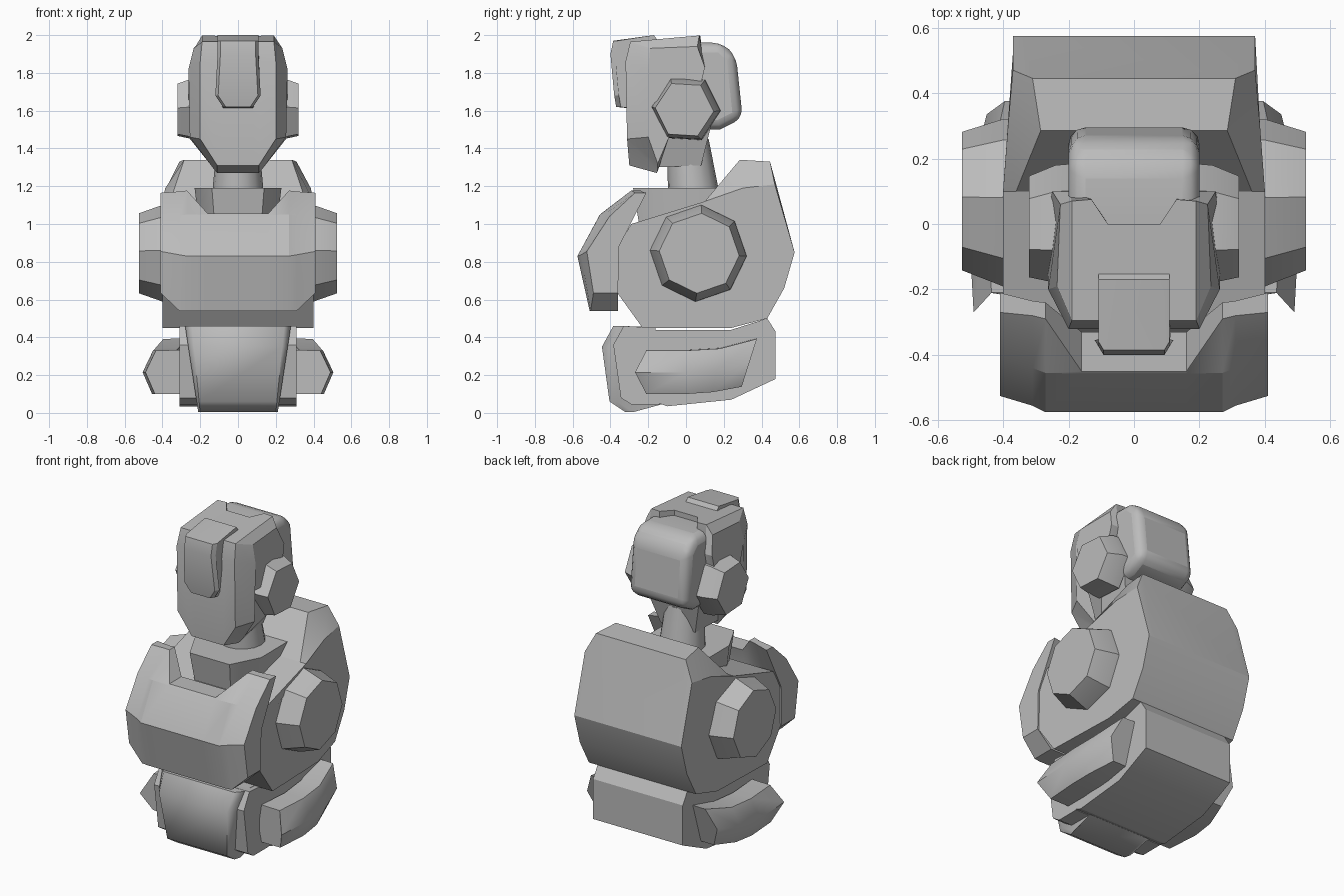
import bpy, bmesh, math
from mathutils import Vector

cube = bpy.data.objects.get("Cube")
if cube:
    bpy.data.objects.remove(cube, do_unlink=True)

grey = bpy.data.materials.new("plain_grey")
grey.use_nodes = True
GREY = (0.5, 0.5, 0.5, 1)
grey.diffuse_color = GREY
grey.node_tree.nodes["Principled BSDF"].inputs["Base Color"].default_value = GREY


def loft(name, rings, smooth=30, bevel=0, segments=1):
    """Skin matching closed rings of points and cap both ends."""
    bm = bmesh.new()
    loops = [[bm.verts.new(p) for p in ring] for ring in rings]
    n = len(loops[0])
    for a, b in zip(loops, loops[1:]):
        for i in range(n):
            j = (i + 1) % n
            bm.faces.new((a[i], a[j], b[j], b[i]))
    bm.faces.new(loops[0])
    bm.faces.new(loops[-1])
    bmesh.ops.remove_doubles(bm, verts=bm.verts, dist=0.001)
    bmesh.ops.recalc_face_normals(bm, faces=bm.faces)
    mesh = bpy.data.meshes.new(name)
    bm.to_mesh(mesh)
    bm.free()
    mesh.materials.append(grey)
    obj = bpy.data.objects.new(name, mesh)
    bpy.context.collection.objects.link(obj)
    bpy.ops.object.select_all(action='DESELECT')
    bpy.context.view_layer.objects.active = obj
    obj.select_set(True)
    if bevel:
        mod = obj.modifiers.new("soft_edges", 'BEVEL')
        mod.width, mod.segments = bevel, segments
        mod.limit_method = 'ANGLE'
        mod.angle_limit = math.radians(35)
    bpy.ops.object.shade_smooth_by_angle(angle=math.radians(smooth))
    return obj


def mirrored(name, half_rings, **kw):
    """Rings run from the outer left edge inwards, then repeat on the right."""
    other = [[(-x, y, z) for x, y, z in r] for r in reversed(half_rings)]
    return loft(name, half_rings + other, **kw)


def flat(x, profile):
    return [(x, y, z) for y, z in profile]


def polygon(x, cy, cz, radius, sides, turn):
    return [(x, cy + radius * math.cos(math.tau * i / sides + turn),
             cz + radius * math.sin(math.tau * i / sides + turn)) for i in range(sides)]


# Torso: hunched side profile with chamfered upper corners
mirrored("torso", [
    [(.40, -.29, 1.0), (.40, .10, 1.12), (.385, .30, 1.19), (.37, .47, 1.21), (.37, .575, .85),
     (.37, .52, .66), (.37, .43, .50), (.385, .24, .45), (.40, -.23, .45), (.40, -.36, .63), (.40, -.36, .88)],
    [(.36, -.29, 1.0), (.36, .10, 1.12), (.285, .285, 1.34), (.31, .445, 1.33), (.34, .575, .85),
     (.34, .52, .66), (.34, .43, .50), (.36, .24, .45), (.36, -.23, .45), (.36, -.36, .63), (.36, -.36, .88)],
], smooth=25)

# Chest plate: bent armour with a neck notch and clipped lower corners
mirrored("chest_plate", [
    flat(.41, [(-.27, 1.165), (-.405, 1.04), (-.525, .855), (-.49, .635), (-.36, .635), (-.355, .88), (-.21, 1.165)]),
    flat(.31, [(-.28, 1.172), (-.44, 1.045), (-.555, .837), (-.505, .54), (-.36, .54), (-.36, .88), (-.235, 1.172)]),
    flat(.27, [(-.29, 1.177), (-.455, 1.05), (-.575, .83), (-.51, .54), (-.36, .54), (-.36, .88), (-.24, 1.177)]),
    flat(.16, [(-.45, 1.055), (-.457, 1.048), (-.575, .83), (-.51, .54), (-.36, .54), (-.36, .88), (-.33, 1.055)]),
], smooth=20)

# Collar around the neck
loft("collar", [[(s * x, y, z) for s, x, y in
                 ((1, w, .18), (1, w, -.10), (1, w * .6, f), (-1, w * .6, f), (-1, w, -.10), (-1, w, .18))]
                for w, f, z in ((.20, -.24, .95), (.23, -.28, 1.19))], smooth=40)

# Neck: leaning tapered cylinder
loft("neck", [[(r * math.cos(math.tau * i / 16), cy + r * math.sin(math.tau * i / 16), z) for i in range(16)]
              for r, cy, z in ((.14, .045, 1.12), (.11, .01, 1.45))])

# Back of the head: softened block above a narrower jaw
skull = [(-.2, 1.93), (.02, 1.96), (.19, 1.96), (.265, 1.89), (.30, 1.56), (.18, 1.50), (-.2, 1.50)]
mirrored("head_back", [flat(.20, skull)], smooth=40, bevel=.06, segments=3)
jaw = [(-.18, 1.55), (.14, 1.55), (.08, 1.31), (-.17, 1.30)]
mirrored("jaw", [[(.19 if z > 1.4 else .12, y, z) for y, z in jaw]], smooth=40)

# Face shell: flat front, chamfered cheeks and a notched crown
mirrored("face_shell", [
    [(.255, -.20, 1.46), (.262, -.20, 1.82), (.235, -.19, 1.93), (.225, .06, 1.94), (.25, .10, 1.83),
     (.255, .07, 1.70), (.262, -.09, 1.46), (.15, -.15, 1.32)],
    [(.20, -.312, 1.45), (.20, -.32, 1.86), (.19, -.295, 1.965), (.19, .07, 1.998), (.20, .10, 1.83),
     (.20, .07, 1.70), (.20, -.09, 1.46), (.12, -.15, 1.28)],
    [(.11, -.30, 1.31), (.13, -.32, 1.86), (.13, -.295, 1.965), (.13, .075, 1.998), (.13, .08, 1.83),
     (.13, .07, 1.70), (.12, -.09, 1.46), (.11, -.155, 1.27)],
    [(.08, -.30, 1.31), (.08, -.32, 1.86), (.08, -.295, 1.965), (.08, 0, 1.99), (.08, 0, 1.83),
     (.08, 0, 1.70), (.08, -.09, 1.46), (.08, -.155, 1.27)],
], smooth=20)

# Forehead block: wedge narrowing at its lower end
brow = [(-.14, 1.96), (-.17, 2.0), (-.385, 1.97), (-.40, 1.90), (-.38, 1.68), (-.37, 1.62), (-.28, 1.61), (-.25, 1.70)]


def brow_ring(trim, inset):
    return [((.08 if z < 1.66 else .12 if z < 1.8 else .108) - trim,
             y + (inset if y < -.35 else 0), z) for y, z in brow]


mirrored("forehead_block", [brow_ring(0, .025), brow_ring(.015, 0)], smooth=25)

# Ear caps, shoulder hubs and forearms, one of each per side
for side, s in (("left", 1), ("right", -1)):
    for part, rings in (
        ("ear_cap", [polygon(.18, .0, 1.61, .185, 6, -.06), polygon(.24, .0, 1.61, .18, 6, -.06),
                     polygon(.32, -.008, 1.605, .155, 6, -.06)]),
        ("shoulder_hub", [polygon(.34, .065, .845, .258, 8, -.06), polygon(.40, .065, .845, .256, 8, -.06),
                          polygon(.525, .07, .845, .212, 8, -.06)]),
    ):
        loft(side + "_" + part, [[(s * x, y, z) for x, y, z in r] for r in rings], smooth=25)
    # Forearm tube: six-sided section swept back and upwards
    rings = []
    for cx, cy, cz, tilt in ((.37, -.24, .215, 0), (.385, .0, .215, 0), (.375, .16, .225, .2), (.33, .335, .265, .45)):
        ring = []
        for u, v, front in ((.12, 0, -.03), (.065, .115, .03), (-.06, .118, .03),
                            (-.12, 0, 0), (-.07, -.115, .03), (.07, -.115, .03)):
            lean = front if cy < -.1 else 0
            ring.append((s * (cx + u), cy + lean - v * math.sin(tilt) * -.8, cz + v * (1.1 if tilt > .3 else 1)))
        rings.append(ring)
    loft(side + "_forearm", rings, smooth=50)

# Waist block, rounded upward at the back
mirrored("waist", [
    flat(.31, [(-.25, .44), (.24, .44), (.43, .50), (.475, .43), (.475, .18), (.24, .07), (-.10, .035), (-.25, .09)]),
], smooth=20)

# Hip plate behind the belly guard
mirrored("hip_plate", [
    flat(.31, [(-.16, .45), (-.33, .46), (-.385, .36), (-.345, .08), (-.29, .045), (-.14, .045), (-.20, .25)]),
], smooth=20)

# Belly guard: curved front panel tapering downward
guard = [(-.17, .455), (-.385, .46), (-.445, .35), (-.405, .06), (-.32, .004), (-.13, .045), (-.20, .25)]


def guard_ring(top, bottom, inset):
    return [(bottom + (top - bottom) * z / .46, y + (inset if y < -.3 else 0), z) for y, z in guard]


mirrored("belly_guard", [guard_ring(.28, .21, .04), guard_ring(.245, .20, 0)], smooth=50)
